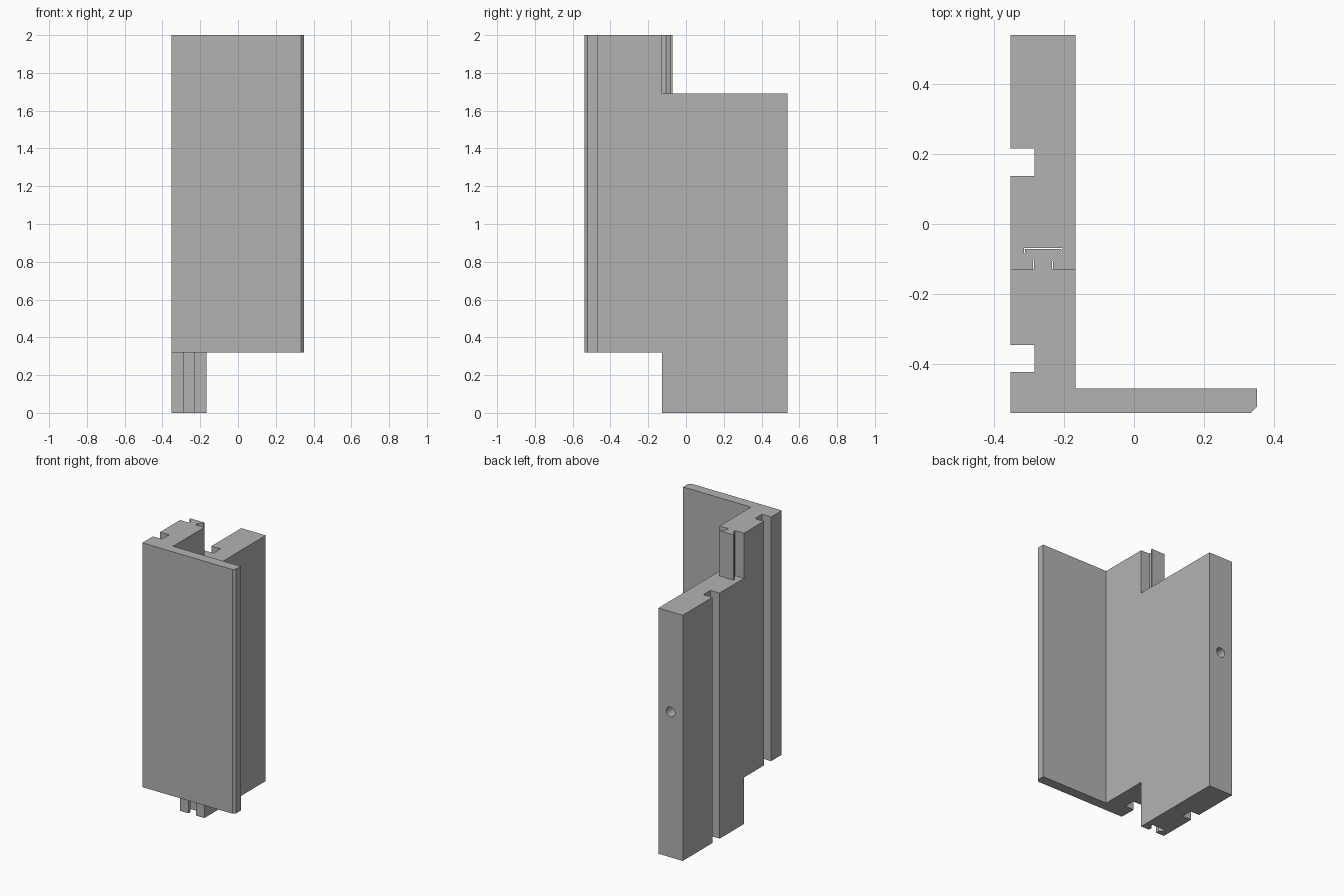
import bpy, bmesh
from mathutils import Matrix

cube = bpy.data.objects.get("Cube")
if cube:
    bpy.data.objects.remove(cube, do_unlink=True)

grey = bpy.data.materials.new("plain grey")
grey.use_nodes = True
colour = (0.45, 0.45, 0.45, 1)
grey.diffuse_color = colour
grey.node_tree.nodes["Principled BSDF"].inputs["Base Color"].default_value = colour


def extrude_profile(name, points, z0, z1):
    """Extrude a counter-clockwise plan outline from z0 to z1."""
    bm = bmesh.new()
    face = bm.faces.new([bm.verts.new((x, y, z0)) for x, y in points])
    top = bmesh.ops.extrude_face_region(bm, geom=[face])["geom"]
    bmesh.ops.translate(bm, vec=(0, 0, z1 - z0),
                        verts=[v for v in top if isinstance(v, bmesh.types.BMVert)])
    bmesh.ops.recalc_face_normals(bm, faces=bm.faces)
    return add_object(name, bm)


def add_object(name, bm):
    mesh = bpy.data.meshes.new(name)
    bm.to_mesh(mesh)
    bm.free()
    mesh.materials.append(grey)
    obj = bpy.data.objects.new(name, mesh)
    bpy.context.collection.objects.link(obj)
    return obj


def dovetail(gap):
    """Dovetail outline from the +x neck round to the -x neck."""
    half = [(0.026, JOINT), (0.026, -0.105), (0.052, -0.081), (0.052, -0.071)]
    right = [(MID + x + gap, y + (gap if y > -0.08 else 0)) for x, y in half]
    left = [(2 * MID - x, y) for x, y in reversed(right)]
    return right + left


def groove(y0, y1):
    """Square groove in the outer side, running towards -y."""
    return [(OUT, y1), (GROOVE, y1), (GROOVE, y0), (OUT, y0)]


OUT, IN, GROOVE = -0.352, -0.166, -0.283
MID = (OUT + IN) / 2
FRONT, BACK, JOINT = -0.538, 0.538, -0.128
PLATE_BACK, EDGE, BEVEL = -0.469, 0.35, 0.017

# Front piece: face plate, side wall and dovetail tongue
extrude_profile(
    "front_panel",
    [(OUT, FRONT), (EDGE - BEVEL, FRONT), (EDGE, FRONT + BEVEL),
     (EDGE, PLATE_BACK), (IN, PLATE_BACK), (IN, JOINT)]
    + dovetail(0) + [(OUT, JOINT)] + groove(-0.422, -0.345),
    0.32, 2.0)

# Rear piece: side wall with the matching dovetail slot
rear = extrude_profile(
    "rear_panel",
    [(OUT, JOINT)] + dovetail(0.003)[::-1]
    + [(IN, JOINT), (IN, BACK), (OUT, BACK)] + groove(0.137, 0.215),
    0.0, 1.69)

# Round hole in the rear end
bm = bmesh.new()
bmesh.ops.create_cone(bm, cap_ends=True, segments=32, radius1=0.033, radius2=0.033, depth=0.5)
bmesh.ops.transform(bm, verts=bm.verts,
                    matrix=Matrix.Translation((MID, BACK, 1.0)) @ Matrix.Rotation(1.5707963, 4, "X"))
cutter = add_object("hole_cutter", bm)
cutter.hide_render = True
cutter.hide_viewport = True
hole = rear.modifiers.new("hole", "BOOLEAN")
hole.operation = "DIFFERENCE"
hole.solver = "EXACT"
hole.object = cutter

# Smooth hole wall, flat panels
bpy.ops.object.select_all(action="DESELECT")
bpy.context.view_layer.objects.active = rear
rear.select_set(True)
bpy.ops.object.modifier_apply(modifier="hole")
bpy.ops.object.shade_smooth_by_angle()
bpy.data.objects.remove(cutter, do_unlink=True)
